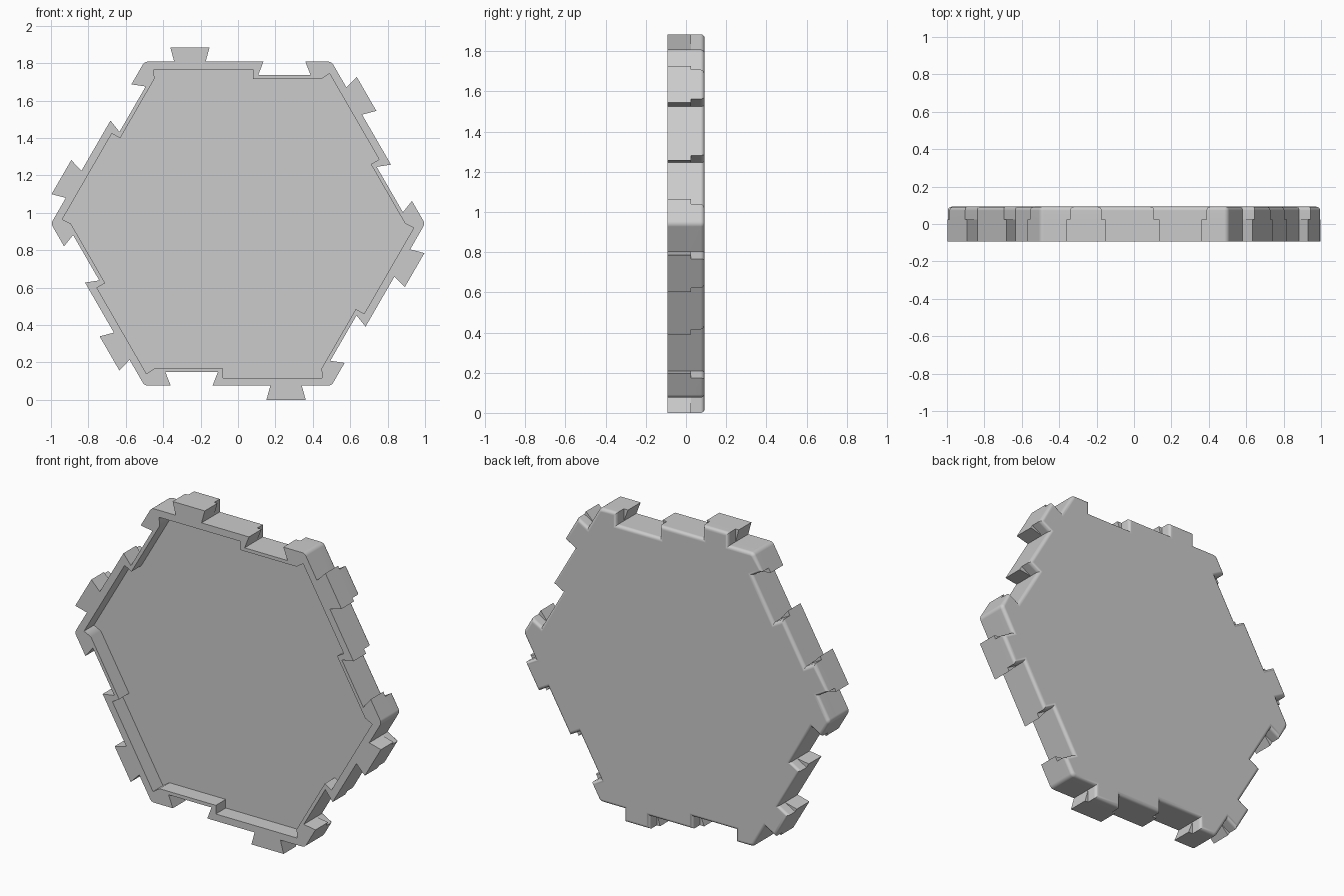
import bpy, bmesh, math

cube = bpy.data.objects.get("Cube")
if cube:
    bpy.data.objects.remove(cube, do_unlink=True)

# Main dimensions
APOTHEM = math.sqrt(3) / 2
CENTRE_Z = 0.942
TAB, NOTCH, CORNER = 0.076, 0.072, 0.03
FRONT, FLOOR, MID, BACK = -0.0925, 0.0, 0.025, 0.0925

grey = bpy.data.materials.new("light grey")
grey.use_nodes = True
colour = (0.6, 0.6, 0.6, 1)
grey.diffuse_color = colour
grey.node_tree.nodes["Principled BSDF"].inputs["Base Color"].default_value = colour


def ring(side):
    """Repeat the points of the top side around all six sides."""
    points = []
    for k in range(6):
        c, s = math.cos(k * math.pi / 3), math.sin(k * math.pi / 3)
        points += [(x * c - z * s, x * s + z * c) for x, z in side]
    return points


def joint_outline(flare):
    """Hexagon with a notch and a tab per side; flare makes them dovetailed."""
    def span(centre, outer, inner, height):
        return [(centre + outer, APOTHEM), (centre + inner, APOTHEM + height),
                (centre - inner, APOTHEM + height), (centre - outer, APOTHEM)]
    # Slightly rounded hexagon corner
    reach = 1 - CORNER / APOTHEM
    corner = [(reach / 2 + CORNER * math.cos(math.radians(a)),
               reach * APOTHEM + CORNER * math.sin(math.radians(a)))
              for a in range(30, 91, 15)]
    notch = span(0.248, 0.112 if flare else 0.14, 0.14, -NOTCH)
    tab = span(-0.257, 0.084, 0.105 if flare else 0.084, TAB)
    return ring(corner + notch + tab)


def slab(name, outline, y0, y1, bevel=0):
    """Extrude an outline from y0 to y1 and optionally round the rim at y1."""
    bm = bmesh.new()
    face = bm.faces.new([bm.verts.new((x, y0, z + CENTRE_Z)) for x, z in outline])
    result = bmesh.ops.extrude_face_region(bm, geom=[face], use_keep_orig=True)
    moved = [g for g in result["geom"] if isinstance(g, bmesh.types.BMVert)]
    bmesh.ops.translate(bm, verts=moved, vec=(0, y1 - y0, 0))
    bmesh.ops.recalc_face_normals(bm, faces=bm.faces[:])
    if bevel:
        rim = [e for e in bm.edges if all(abs(v.co.y - y1) < 1e-4 for v in e.verts)]
        bmesh.ops.bevel(bm, geom=rim, offset=bevel, segments=4, profile=0.5,
                        affect='EDGES', clamp_overlap=True)
    mesh = bpy.data.meshes.new(name)
    bm.to_mesh(mesh)
    bm.free()
    mesh.materials.append(grey)
    obj = bpy.data.objects.new(name, mesh)
    bpy.context.collection.objects.link(obj)
    return obj


def combine(target, tool, operation):
    """Apply a boolean to the target and remove the tool."""
    mod = target.modifiers.new(operation.lower(), 'BOOLEAN')
    mod.operation, mod.solver, mod.object = operation, 'EXACT', tool
    bpy.ops.object.select_all(action='DESELECT')
    target.select_set(True)
    bpy.context.view_layer.objects.active = target
    bpy.ops.object.modifier_apply(modifier=mod.name)
    bpy.data.objects.remove(tool, do_unlink=True)


# Dovetailed front layer joined to a straight-sided back layer with a round rim
tile = slab("hexagon_tile", joint_outline(True), FRONT, MID)
back_layer = slab("back_layer", joint_outline(False), MID - 0.01, BACK, bevel=0.02)
combine(tile, back_layer, 'UNION')

# Stepped cavity open to the front
cavity = ring([(0.447, 0.774), (0.08, 0.774), (0.08, 0.825), (-0.45, 0.825)])
combine(tile, slab("cavity_cutter", cavity, FRONT - 0.1, FLOOR), 'DIFFERENCE')

# Smooth rim, flat faces
bpy.ops.object.shade_smooth_by_angle(angle=math.radians(35))
weighted = tile.modifiers.new("flat_face_normals", 'WEIGHTED_NORMAL')
weighted.keep_sharp = True
weighted.weight = 100
